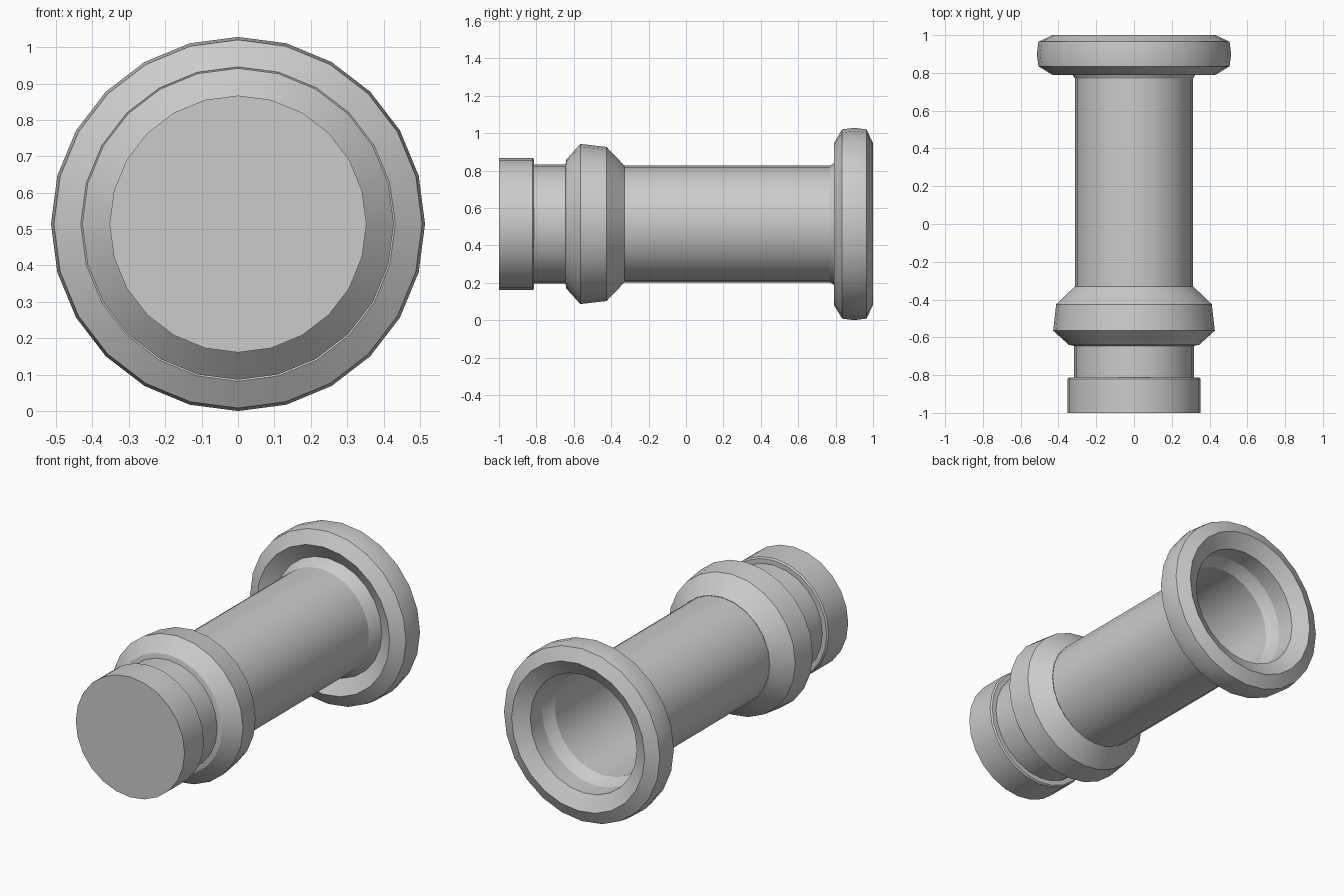
import bpy, bmesh, math

if "Cube" in bpy.data.objects:
    bpy.data.objects.remove(bpy.data.objects["Cube"])

SIDES = 24
AXIS_Z = 0.514


def lathe(name, profile, closed=False, cap=False):
    """Spin (y, radius) points around the horizontal axis of the handle."""
    bm = bmesh.new()
    rings = []
    for y, r in profile:
        ring = []
        for i in range(SIDES):
            a = 2 * math.pi * i / SIDES
            ring.append(bm.verts.new((r * math.sin(a), y, AXIS_Z + r * math.cos(a))))
        rings.append(ring)
    pairs = list(zip(rings, rings[1:]))
    if closed:
        pairs.append((rings[-1], rings[0]))
    for a, b in pairs:
        for i in range(SIDES):
            j = (i + 1) % SIDES
            bm.faces.new((a[i], b[i], b[j], a[j]))
    if cap:
        bm.faces.new(rings[0])
    mesh = bpy.data.meshes.new(name)
    bm.to_mesh(mesh)
    bm.free()
    ob = bpy.data.objects.new(name, mesh)
    bpy.context.collection.objects.link(ob)
    bpy.ops.object.select_all(action='DESELECT')
    ob.select_set(True)
    bpy.context.view_layer.objects.active = ob
    bpy.ops.object.shade_smooth_by_angle(angle=math.radians(28))
    return ob


# solid end knob with a small chamfer down to the neck
lathe("end_knob", [(-1, 0.353), (-0.82, 0.353), (-0.812, 0.345), (-0.812, 0.317)], cap=True)

# narrow neck between knob and collar
lathe("neck", [(-0.812, 0.317), (-0.64, 0.317)])

# bevelled collar
lathe("collar", [(-0.645, 0.317), (-0.64, 0.345), (-0.565, 0.428),
                 (-0.425, 0.412), (-0.33, 0.313)])

# hollow grip tube, flaring slightly where it enters the end ring
lathe("grip_tube", [(-0.33, 0.312), (0.77, 0.312), (0.79, 0.325), (0.84, 0.346)])

# large bevelled ring around the open end
lathe("end_ring", [(0.84, 0.346), (0.79, 0.432), (0.835, 0.506), (0.9, 0.514),
                   (0.965, 0.506), (1.0, 0.432), (0.95, 0.346)], closed=True)
